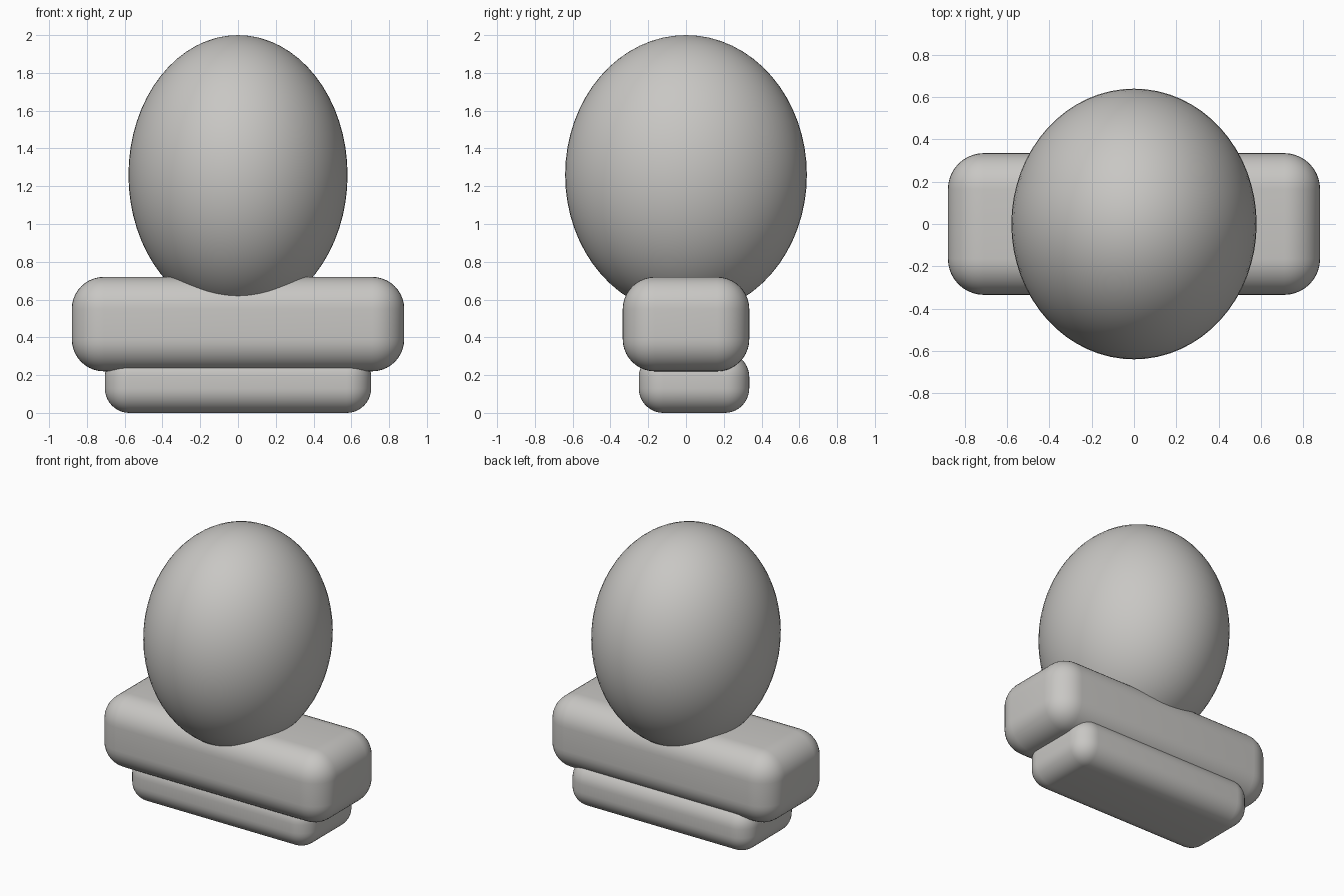
import bpy
import math

if "Cube" in bpy.data.objects:
    bpy.data.objects.remove(bpy.data.objects["Cube"])

grey = bpy.data.materials.new("warm_grey")
grey.diffuse_color = (0.58, 0.57, 0.55, 1)
grey.use_nodes = True
grey.node_tree.nodes["Principled BSDF"].inputs["Base Color"].default_value = grey.diffuse_color


def finish(obj, name):
    obj.name = name
    obj.data.materials.append(grey)


def rounded_block(name, low, high, radius):
    """Box between two corners with evenly rounded edges."""
    centre = [(a + b) / 2 for a, b in zip(low, high)]
    bpy.ops.mesh.primitive_cube_add(size=1, location=centre)
    obj = bpy.context.object
    obj.scale = [b - a for a, b in zip(low, high)]
    bpy.ops.object.transform_apply(location=False, rotation=False, scale=True)
    bevel = obj.modifiers.new("round_edges", 'BEVEL')
    bevel.width = radius
    bevel.segments = 10
    bpy.ops.object.modifier_apply(modifier=bevel.name)
    bpy.ops.object.shade_smooth_by_angle(angle=math.radians(40))
    finish(obj, name)


# Two stacked rounded slabs; the lower one sits slightly to the back
rounded_block("lower_slab", (-0.705, -0.25, 0.0), (0.705, 0.335, 0.32), 0.13)
rounded_block("upper_slab", (-0.88, -0.335, 0.22), (0.88, 0.335, 0.72), 0.17)

# Egg-shaped body sunk into the upper slab
bpy.ops.mesh.primitive_uv_sphere_add(segments=64, ring_count=32, radius=1,
                                     location=(0, 0, 1.26))
egg = bpy.context.object
egg.scale = (0.58, 0.64, 0.74)
bpy.ops.object.transform_apply(location=False, rotation=False, scale=True)
bpy.ops.object.shade_smooth()
finish(egg, "egg_body")
